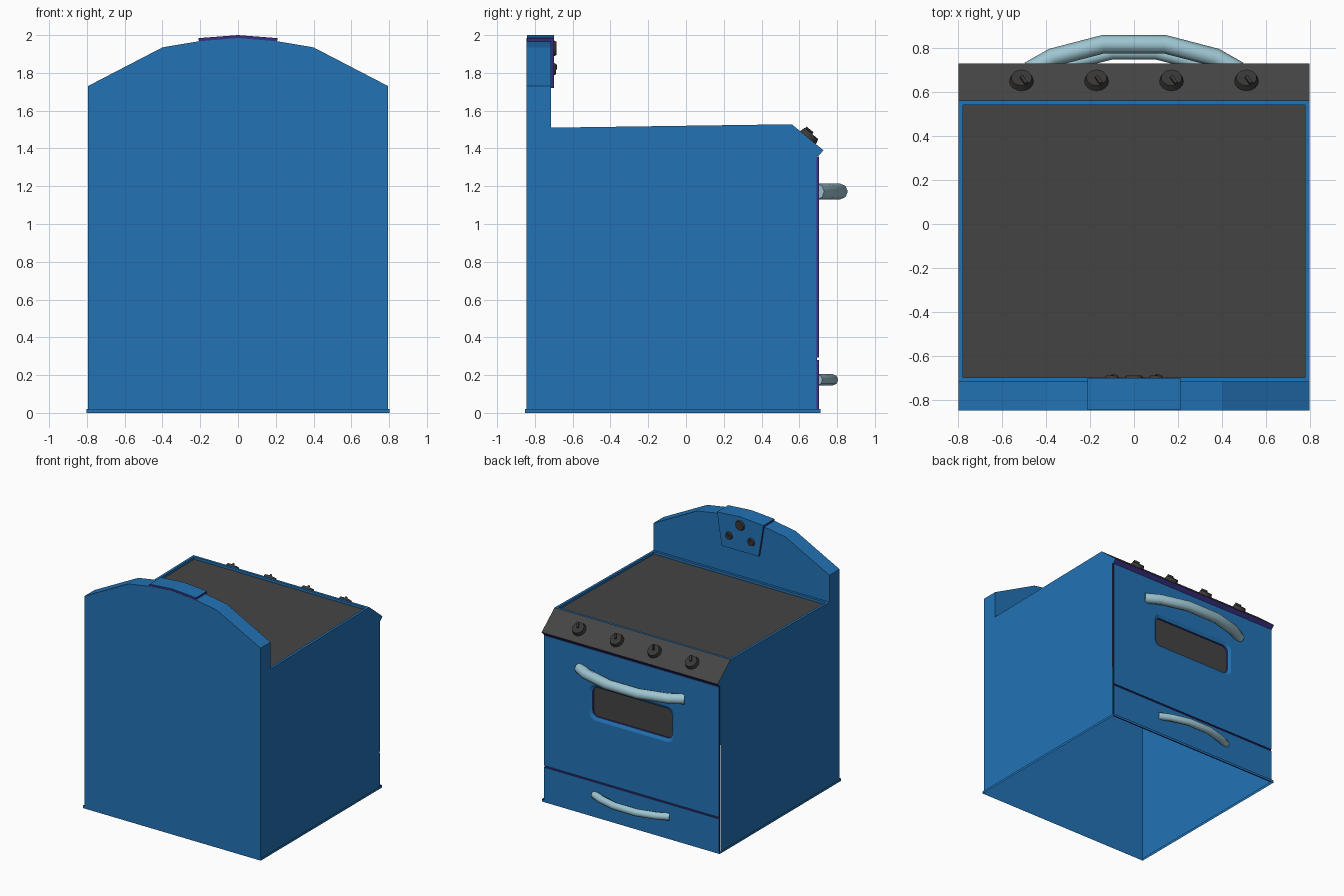
import bpy, bmesh, math
from mathutils import Vector, Matrix

if "Cube" in bpy.data.objects:
    bpy.data.objects.remove(bpy.data.objects["Cube"])


def material(name, rgb):
    m = bpy.data.materials.new(name)
    m.diffuse_color = (*rgb, 1)
    m.use_nodes = True
    m.node_tree.nodes["Principled BSDF"].inputs["Base Color"].default_value = m.diffuse_color
    return m


BLUE = material("enamel blue", (0.016, 0.17, 0.462))
GREY = material("cooktop grey", (0.058, 0.058, 0.058))
PURPLE = material("seam purple", (0.04, 0.03, 0.22))
KNOB = material("knob charcoal", (0.04, 0.038, 0.035))
STEEL = material("handle pale blue", (0.34, 0.56, 0.64))


def finish(name, bm, mats, smooth=None):
    me = bpy.data.meshes.new(name)
    bm.to_mesh(me)
    bm.free()
    ob = bpy.data.objects.new(name, me)
    bpy.context.collection.objects.link(ob)
    for m in mats:
        me.materials.append(m)
    if smooth:
        bpy.ops.object.select_all(action='DESELECT')
        ob.select_set(True)
        bpy.context.view_layer.objects.active = ob
        bpy.ops.object.shade_smooth_by_angle(angle=math.radians(smooth))
    return ob


def prism(bm, pts, place, a, b):
    """Extrude a 2D outline from a to b; returns caps and side faces in order."""
    va = [bm.verts.new(place(p, a)) for p in pts]
    vb = [bm.verts.new(place(p, b)) for p in pts]
    n = len(pts)
    caps = [bm.faces.new(va[::-1]), bm.faces.new(vb)]
    sides = [bm.faces.new((va[i], va[(i + 1) % n], vb[(i + 1) % n], vb[i])) for i in range(n)]
    return caps, sides


def along_x(p, x):
    return (x, p[0], p[1])


def along_y(p, y):
    return (p[0], y, p[1])


# Cabinet: side profile, open at the bottom and behind the door
W = 0.795
bm = bmesh.new()
profile = [(-0.845, 0.01), (0.69, 0.01), (0.69, 1.36), (0.70, 1.36), (0.728, 1.39),
           (0.56, 1.528), (-0.715, 1.51), (-0.845, 1.51)]
caps, s = prism(bm, profile, along_x, -W, W)
s[2].material_index = s[3].material_index = 2
s[4].material_index = 1
top = s[5]
# Arched backsplash merged onto the cabinet
arch = [(-W, 1.51), (W, 1.51), (W, 1.73), (0.4, 1.935), (0.21, 1.967), (0, 1.985),
        (-0.21, 1.967), (-0.4, 1.935), (-W, 1.73)]
caps2, s2 = prism(bm, arch, along_y, -0.845, -0.715)
bmesh.ops.delete(bm, geom=[s[0], s[1], s[6], s2[0]], context='FACES')
bmesh.ops.remove_doubles(bm, verts=bm.verts, dist=0.0005)
bmesh.ops.recalc_face_normals(bm, faces=bm.faces)
# Sunken cooktop
bmesh.ops.inset_region(bm, faces=[top], thickness=0.02, use_even_offset=True)
ext = bmesh.ops.extrude_discrete_faces(bm, faces=[top])
floor = ext['faces'][0]
floor.material_index = 1
rim = list(floor.edges)
for v in floor.verts:
    v.co.z -= 0.02
bm.normal_update()
# walls between the rim opening and the floor
open_edges = [e for e in bm.edges if e.is_boundary and e not in rim
              and min(v.co.z for v in e.verts) > 1.45 and e.calc_length() > 0.5]
if len(open_edges) == 4:
    for f in bmesh.ops.bridge_loops(bm, edges=open_edges + rim)['faces']:
        f.normal_update()
        if abs(f.normal.y) > 0.7 and f.calc_center_median().y > 0:
            f.material_index = 2
bmesh.ops.dissolve_limit(bm, angle_limit=0.005, verts=bm.verts, edges=bm.edges, delimit={'MATERIAL'})
finish("cabinet", bm, [BLUE, GREY, PURPLE])

# Thin lip around the foot of the cabinet
bm = bmesh.new()
_, s = prism(bm, [(-0.803, -0.853), (0.803, -0.853), (0.803, 0.712), (-0.803, 0.712)],
             lambda p, z: (p[0], p[1], z), 0.0, 0.02)
inner = [f for f in bm.faces if abs(f.normal.z) > 0.5 or f not in s]
bmesh.ops.inset_individual(bm, faces=inner, thickness=0.015)
bmesh.ops.delete(bm, geom=inner, context='FACES')
finish("foot_lip", bm, [BLUE])


# Rounded rectangle loop in the XZ plane
def rounded(bm, hx, hz, r, zc, y):
    vs = []
    for k, (sx, sz) in enumerate([(1, 1), (-1, 1), (-1, -1), (1, -1)]):
        for i in range(5):
            a = math.pi / 2 * (k + i / 4)
            vs.append(bm.verts.new((sx * (hx - r) + r * math.cos(a), y,
                                    zc + sz * (hz - r) + r * math.sin(a))))
    return vs


def ring(bm, a, b, mat):
    for i in range(len(a)):
        j = (i + 1) % len(a)
        bm.faces.new((a[i], a[j], b[j], b[i])).material_index = mat


def rect(bm, z0, z1, y):
    return [bm.verts.new((x, y, z)) for x, z in [(0.79, z1), (-0.79, z1), (-0.79, z0), (0.79, z0)]]


def loop_edges(bm, vs):
    return [bm.edges.new((vs[i], vs[(i + 1) % len(vs)])) for i in range(len(vs))]


# Oven door with a chamfered, sunken window
bm = bmesh.new()
outer = rect(bm, 0.293, 1.358, 0.704)
hole = rounded(bm, 0.385, 0.145, 0.06, 0.93, 0.704)
bmesh.ops.triangle_fill(bm, edges=loop_edges(bm, outer) + loop_edges(bm, hole),
                        use_beauty=True, normal=(0, 1, 0))
ring(bm, outer, rect(bm, 0.293, 1.358, 0.688), 2)
mid = rounded(bm, 0.36, 0.12, 0.045, 0.93, 0.69)
back = rounded(bm, 0.36, 0.12, 0.045, 0.93, 0.675)
ring(bm, hole, mid, 0)
ring(bm, mid, back, 2)
bm.faces.new(back).material_index = 1
bmesh.ops.recalc_face_normals(bm, faces=bm.faces)
finish("oven_door", bm, [BLUE, GREY, PURPLE])

# Bottom drawer
bm = bmesh.new()
outer = rect(bm, 0.012, 0.28, 0.704)
bm.faces.new(outer)
ring(bm, outer, rect(bm, 0.012, 0.28, 0.688), 2)
bmesh.ops.recalc_face_normals(bm, faces=bm.faces)
finish("drawer_front", bm, [BLUE, GREY, PURPLE])

# Seam strip between door and drawer
bm = bmesh.new()
prism(bm, [(-0.79, 0.27), (0.79, 0.27), (0.79, 0.303), (-0.79, 0.303)], along_y, 0.69, 0.694)
bmesh.ops.recalc_face_normals(bm, faces=bm.faces)
finish("seam_strip", bm, [PURPLE])

# Dial panel on the backsplash: purple back and sides, blue front and top
bm = bmesh.new()
caps, s = prism(bm, [(-0.167, 1.72), (0.167, 1.72), (0.21, 1.984), (0, 2.0), (-0.21, 1.984)],
                along_y, -0.843, -0.699)
for f in (caps[0], s[0], s[1], s[4]):
    f.material_index = 1
bmesh.ops.recalc_face_normals(bm, faces=bm.faces)
finish("dial_panel", bm, [BLUE, PURPLE])


# Knobs: tapered disc with an optional pointer ridge
def knob(name, loc, normal, r, h, ridge=True, turn=0.5):
    bm = bmesh.new()
    bmesh.ops.create_cone(bm, cap_ends=True, segments=16, radius1=r, radius2=r * 0.85, depth=h,
                          matrix=Matrix.Translation((0, 0, h / 2)))
    if ridge:
        m = (Matrix.Rotation(turn, 4, 'Z') @ Matrix.Translation((0, r * 0.4, h))
             @ Matrix.Diagonal((r * 0.28, r * 0.85, h * 0.8, 1)))
        bmesh.ops.create_cube(bm, size=1, matrix=m)
    rot = Vector(normal).to_track_quat('Z', 'Y').to_matrix().to_4x4()
    bm.transform(Matrix.Translation(loc) @ rot)
    finish(name, bm, [KNOB], 35)


for i, x in enumerate((-0.51, -0.17, 0.17, 0.51)):
    knob(f"burner_knob_{i + 1}", (x, 0.645, 1.456), (0, 0.138, 0.168), 0.055, 0.03)
knob("clock_dial", (0, -0.70, 1.93), (0, 1, 0), 0.042, 0.014, False)
for side, x in (("left", -0.1), ("right", 0.1)):
    knob(f"timer_knob_{side}", (x, -0.70, 1.82), (0, 1, 0), 0.032, 0.013)


# Bowed handles: half path mirrored, swept with an eight-sided section
def handle(name, half, z, r):
    path = [(-x, y) for x, y in half] + half[::-1]
    cu = bpy.data.curves.new(name + "_path", 'CURVE')
    cu.dimensions = '3D'
    cu.bevel_depth = r
    cu.bevel_resolution = 2
    cu.use_fill_caps = True
    sp = cu.splines.new('POLY')
    sp.points.add(len(path) - 1)
    for p, (x, y) in zip(sp.points, path):
        p.co = (x, y, z, 1)
    tmp = bpy.data.objects.new(name + "_path", cu)
    bpy.context.collection.objects.link(tmp)
    dg = bpy.context.evaluated_depsgraph_get()
    me = bpy.data.meshes.new_from_object(tmp.evaluated_get(dg))
    bpy.data.objects.remove(tmp)
    bm = bmesh.new()
    bm.from_mesh(me)
    bmesh.ops.remove_doubles(bm, verts=bm.verts, dist=0.0005)
    for f in bm.faces:
        f.material_index = 0
    finish(name, bm, [STEEL], 50)


handle("door_handle", [(0.475, 0.695), (0.37, 0.755), (0.14, 0.815)], 1.172, 0.042)
handle("drawer_handle", [(0.34, 0.695), (0.25, 0.738), (0.1, 0.776)], 0.175, 0.03)
